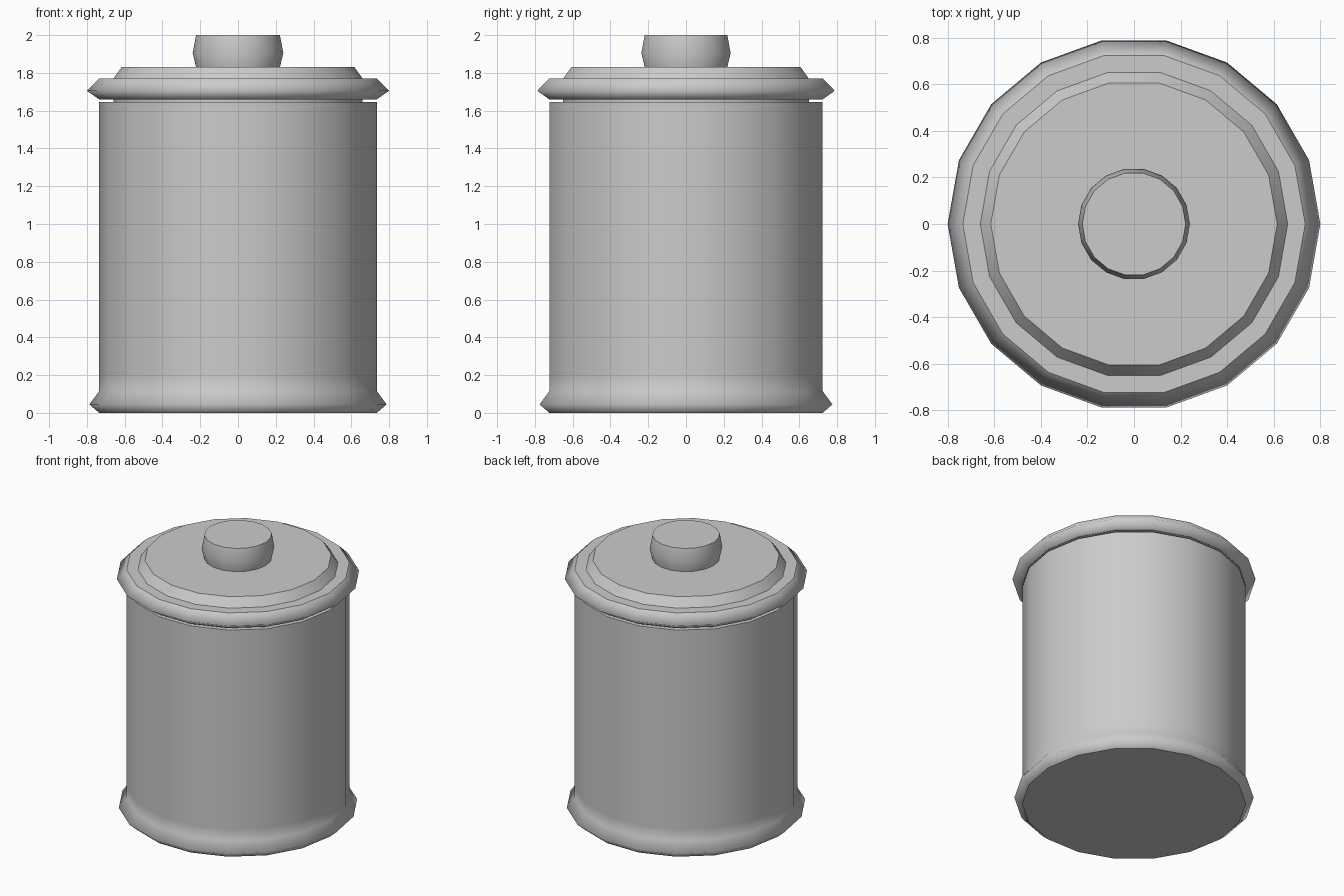
import bpy, bmesh
from math import cos, sin, pi

if "Cube" in bpy.data.objects:
    bpy.data.objects.remove(bpy.data.objects["Cube"])

SIDES = 18


def lathe(name, profile):
    """Spin (radius, z, sharp) rings, bottom to top, into a capped solid."""
    bm = bmesh.new()
    rings = [[bm.verts.new((r * cos(2 * pi * i / SIDES), r * sin(2 * pi * i / SIDES), z))
              for i in range(SIDES)] for r, z, _ in profile]
    for low, high in zip(rings, rings[1:]):
        for i in range(SIDES):
            j = (i + 1) % SIDES
            bm.faces.new((low[i], low[j], high[j], high[i])).smooth = True
    bm.faces.new(rings[0][::-1])
    bm.faces.new(rings[-1])
    for ring, (_, _, sharp) in zip(rings, profile):
        if sharp:
            for i in range(SIDES):
                bm.edges.get((ring[i], ring[(i + 1) % SIDES])).smooth = False
    mesh = bpy.data.meshes.new(name)
    bm.to_mesh(mesh)
    bm.free()
    obj = bpy.data.objects.new(name, mesh)
    bpy.context.collection.objects.link(obj)
    return obj


# Body with flared foot
lathe("jar_body", [(0.735, 0.0, True), (0.787, 0.045, False), (0.735, 0.115, False),
                   (0.735, 0.20, False), (0.735, 1.645, True)])

# Lid: plug below, pointed rim, stepped top
lathe("lid", [(0.66, 1.645, True), (0.66, 1.66, True), (0.735, 1.66, True),
              (0.80, 1.705, False), (0.735, 1.77, True), (0.66, 1.77, True),
              (0.615, 1.832, True)])

# Knob
lathe("lid_knob", [(0.222, 1.83, True), (0.24, 1.905, False), (0.222, 2.0, True)])
